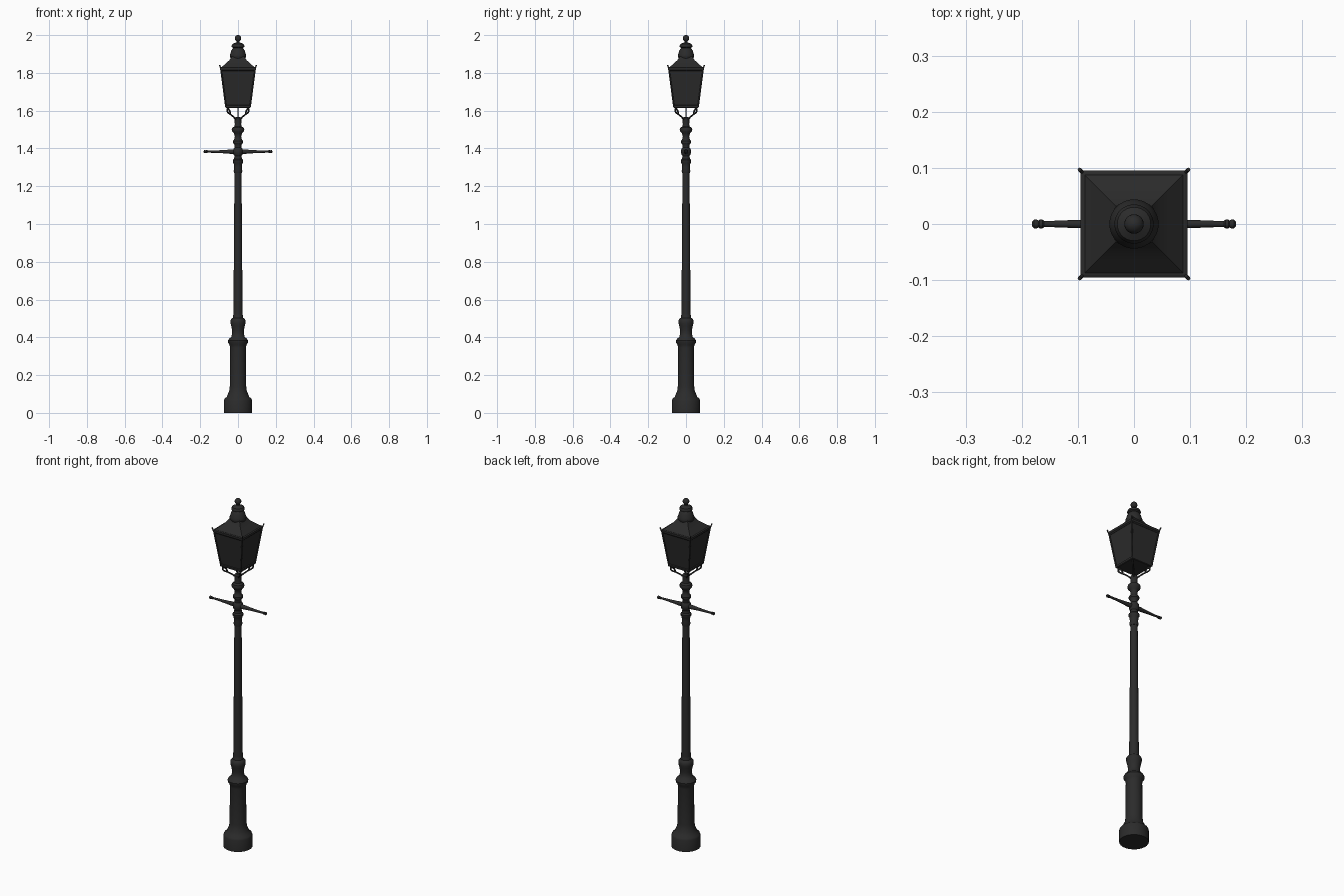
import bpy, bmesh, math
from mathutils import Vector, Matrix

if "Cube" in bpy.data.objects:
    bpy.data.objects.remove(bpy.data.objects["Cube"])

iron = bpy.data.materials.new("black_iron")
iron.diffuse_color = (0.024, 0.024, 0.024, 1)
iron.use_nodes = True
iron.node_tree.nodes["Principled BSDF"].inputs["Base Color"].default_value = iron.diffuse_color


def finish(bm, name, angle=35):
    bmesh.ops.recalc_face_normals(bm, faces=bm.faces)
    me = bpy.data.meshes.new(name)
    bm.to_mesh(me)
    bm.free()
    ob = bpy.data.objects.new(name, me)
    bpy.context.collection.objects.link(ob)
    me.materials.append(iron)
    bpy.ops.object.select_all(action='DESELECT')
    ob.select_set(True)
    bpy.context.view_layer.objects.active = ob
    bpy.ops.object.shade_smooth_by_angle(angle=math.radians(angle))
    return ob


def loft(bm, rings):
    vs = [[bm.verts.new(p) for p in r] for r in rings]
    n = len(vs[0])
    for a, b in zip(vs, vs[1:]):
        for i in range(n):
            bm.faces.new((a[i], a[(i + 1) % n], b[(i + 1) % n], b[i]))
    bm.faces.new(vs[0][::-1])
    bm.faces.new(vs[-1])


def lathe(name, prof, seg=24, matrix=None):
    bm = bmesh.new()
    loft(bm, [[(r * math.cos(2 * math.pi * (i + .5) / seg),
                r * math.sin(2 * math.pi * (i + .5) / seg), z) for i in range(seg)]
              for r, z in prof])
    if matrix:
        bm.transform(matrix)
    return finish(bm, name)


def square_loft(name, prof):
    bm = bmesh.new()
    loft(bm, [[(-h, -h, z), (h, -h, z), (h, h, z), (-h, h, z)] for h, z in prof])
    return finish(bm, name, 20)


def rod(name, pts, r, kind='POLY'):
    cu = bpy.data.curves.new(name, 'CURVE')
    cu.dimensions = '3D'
    cu.bevel_depth = r
    cu.bevel_resolution = 2
    cu.use_fill_caps = True
    cu.resolution_u = 5
    sp = cu.splines.new(kind)
    sp.points.add(len(pts) - 1)
    for p, co in zip(sp.points, pts):
        p.co = (*co, 1)
    if kind == 'NURBS':
        sp.order_u = 3
        sp.use_endpoint_u = True
    ob = bpy.data.objects.new(name, cu)
    bpy.context.collection.objects.link(ob)
    cu.materials.append(iron)


# Pedestal, waist and bulge
lathe("pedestal", [(.076, 0), (.076, .065), (.072, .075), (.06, .085), (.054, .10),
                   (.047, .115), (.044, .14), (.042, .345), (.045, .36), (.053, .372),
                   (.054, .382), (.048, .392), (.036, .402), (.031, .42), (.031, .435),
                   (.036, .46), (.040, .475), (.040, .49), (.035, .498), (.028, .503),
                   (.025, .52)])
# Tapered shaft
lathe("shaft", [(.025, .51), (.023, .75), (.019, 1.27), (.018, 1.29)], 16)
# Turned collars at the top of the post
lathe("post_neck", [(.020, 1.27), (.023, 1.28), (.021, 1.30), (.023, 1.32), (.028, 1.328),
                    (.028, 1.338), (.021, 1.345), (.019, 1.36), (.025, 1.37), (.027, 1.383),
                    (.025, 1.397), (.018, 1.405), (.019, 1.42), (.027, 1.43), (.027, 1.44),
                    (.019, 1.45), (.017, 1.465), (.022, 1.48), (.032, 1.49), (.034, 1.50),
                    (.030, 1.51), (.019, 1.517), (.017, 1.53), (.019, 1.545), (.019, 1.56),
                    (.012, 1.567)])
# Ladder bar arms with knobbed ends
for s, side in ((1, "right"), (-1, "left")):
    m = Matrix.Translation((0, 0, 1.383)) @ Matrix.Rotation(s * math.pi / 2, 4, 'Y')
    lathe("ladder_arm_" + side, [(.012, 0), (.012, .04), (.010, .06), (.008, .09),
                                 (.0055, .155), (.0055, .16), (.008, .163), (.008, .168),
                                 (.006, .170), (.0085, .174), (.0085, .178), (.004, .182)],
          12, m)

# Lantern body, rims and roof
square_loft("lantern_panes", [(.062, 1.622), (.089, 1.822)])
square_loft("lantern_lower_rim", [(.064, 1.615), (.067, 1.618), (.068, 1.628), (.063, 1.63)])
square_loft("lantern_upper_rim", [(.088, 1.81), (.094, 1.816), (.095, 1.828), (.090, 1.83)])
square_loft("roof", [(.092, 1.826), (.062, 1.852), (.045, 1.868), (.032, 1.888)])
# Corner bars, horns and curled brackets, on the diagonals
for i in range(4):
    a = math.pi / 4 + i * math.pi / 2
    k = math.sqrt(2)

    def at(h, z):
        return (h * k * math.cos(a), h * k * math.sin(a), z)
    rod(f"corner_bar_{i}", [at(.064, 1.62), at(.091, 1.825)], .004)
    rod(f"roof_horn_{i}", [at(.089, 1.82), at(.093, 1.828), at(.097, 1.842)], .0035)
    rod(f"bracket_{i}", [at(.040, 1.585), at(.043, 1.600), at(.056, 1.617), at(.058, 1.594),
                         at(.046, 1.584), at(.036, 1.578), at(.018, 1.562), at(.010, 1.55)],
        .0042, 'NURBS')
    rod(f"bracket_foot_{i}", [at(.052, 1.603), at(.052, 1.62)], .004)
# Gas pipe below the lantern
rod("gas_pipe", [(0, 0, 1.55), (0, 0, 1.63)], .003)
# Chimney cap and ball finial
lathe("chimney_cap", [(.036, 1.868), (.043, 1.885), (.044, 1.893), (.040, 1.903), (.036, 1.918),
                      (.029, 1.928), (.026, 1.932), (.035, 1.937), (.035, 1.942),
                      (.030, 1.952), (.018, 1.958), (.009, 1.962), (.007, 1.968)])
lathe("ball_finial", [(.0175 * math.sin(math.pi * t / 10), 1.9825 - .0175 * math.cos(math.pi * t / 10))
                      if 0 < t < 10 else (.001, 1.965 if t == 0 else 2.0) for t in range(11)], 16)
